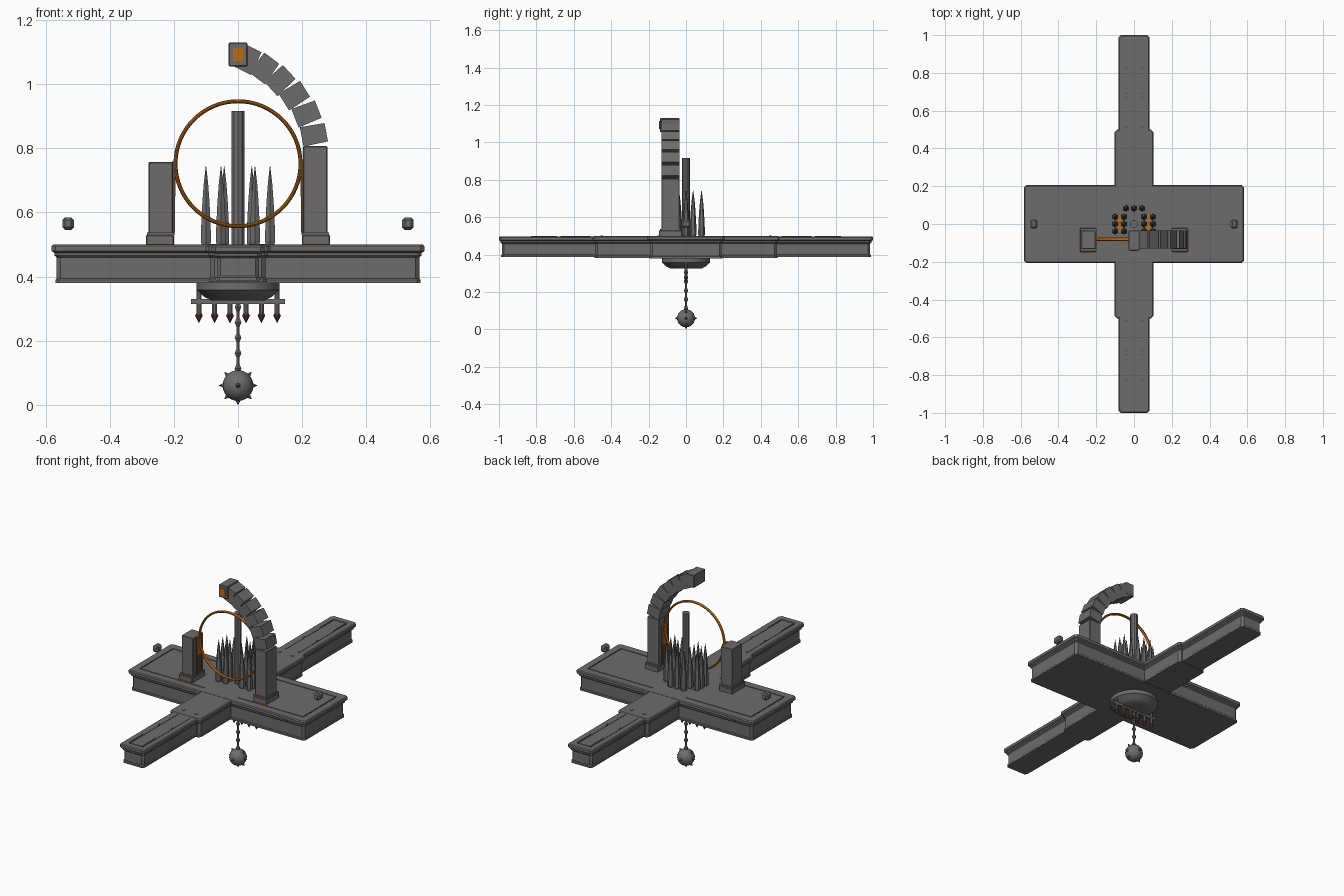
import bpy, bmesh, math
from itertools import product
from mathutils import Vector, Matrix

cube = bpy.data.objects.get("Cube")
if cube:
    bpy.data.objects.remove(cube, do_unlink=True)


def material(name, rgb):
    m = bpy.data.materials.new(name)
    m.use_nodes = True
    m.diffuse_color = (*rgb, 1)
    m.node_tree.nodes["Principled BSDF"].inputs["Base Color"].default_value = (*rgb, 1)
    return m


STONE = material("grey stone", (0.155, 0.148, 0.15))
BRONZE = material("orange bronze", (0.5, 0.15, 0.01))
RUST = material("dark rust", (0.11, 0.05, 0.03))


def finish(name, bm, mat, smooth=False):
    bmesh.ops.recalc_face_normals(bm, faces=bm.faces)
    mesh = bpy.data.meshes.new(name)
    bm.to_mesh(mesh)
    bm.free()
    mesh.materials.append(mat)
    ob = bpy.data.objects.new(name, mesh)
    bpy.context.scene.collection.objects.link(ob)
    if smooth:
        bpy.ops.object.select_all(action="DESELECT")
        ob.select_set(True)
        bpy.context.view_layer.objects.active = ob
        bpy.ops.object.shade_smooth_by_angle()
    return ob


def loft(bm, rings):
    """Skin a stack of equal-length point loops and cap both ends."""
    loops = [[bm.verts.new(p) for p in ring] for ring in rings]
    n = len(loops[0])
    for a, b in zip(loops, loops[1:]):
        for i in range(n):
            j = (i + 1) % n
            bm.faces.new((a[i], a[j], b[j], b[i]))
    bm.faces.new(loops[0][::-1])
    bm.faces.new(loops[-1])


def lathe(bm, profile, sides, at=(0, 0, 0), direction=(0, 0, 1)):
    """Turn (radius, height) points round an axis."""
    turn = Vector((0, 0, 1)).rotation_difference(Vector(direction)).to_matrix()
    rings = []
    for r, z in profile:
        ring = []
        for i in range(sides):
            a = math.tau * (i + 0.5) / sides
            p = Vector((r * math.cos(a), r * math.sin(a), z))
            ring.append(turn @ p + Vector(at))
        rings.append(ring)
    loft(bm, rings)


def chamfered_rect(hx, hy, c, z):
    return [(hx, hy - c, z), (hx - c, hy, z), (c - hx, hy, z), (-hx, hy - c, z),
            (-hx, c - hy, z), (c - hx, -hy, z), (hx - c, -hy, z), (hx, c - hy, z)]


def box(name, lo, hi, mat, bevel=0.0):
    lo, hi = Vector(lo), Vector(hi)
    bm = bmesh.new()
    place = Matrix.Translation((lo + hi) / 2) @ Matrix.Diagonal((*(hi - lo), 1))
    bmesh.ops.create_cube(bm, size=1, matrix=place)
    if bevel:
        bmesh.ops.bevel(bm, geom=bm.edges[:], offset=bevel, segments=1, affect="EDGES")
    return finish(name, bm, mat)


# Cross-shaped platform: three slabs, each with a stepped cornice
def slab(name, hx, hy, bottom, top):
    steps = [(0.012, bottom), (0.012, bottom + 0.01), (0.016, bottom + 0.014),
             (0.016, top - 0.04), (0.009, top - 0.034), (0.009, top - 0.026),
             (0.0, top - 0.02), (0.0, top - 0.005), (0.005, top)]
    bm = bmesh.new()
    loft(bm, [chamfered_rect(hx - d, hy - d, 0.012, z) for d, z in steps])
    return finish(name, bm, STONE)


wide = slab("wide_platform", 0.582, 0.206, 0.380, 0.500)
slab("middle_platform", 0.102, 0.5, 0.383, 0.499)
walkway = slab("long_walkway", 0.082, 1.0, 0.387, 0.498)


def engrave(target, areas, floor):
    """Cut shallow channels into the top of a slab."""
    for xa, xb, ya, yb in areas:
        cutter = box("channel_cutter", (xa, ya, floor), (xb, yb, 0.52), STONE)
        cutter.hide_render = True
        mod = target.modifiers.new("channel", "BOOLEAN")
        mod.operation, mod.solver, mod.object = "DIFFERENCE", "EXACT", cutter
        bpy.context.view_layer.objects.active = target
        bpy.ops.object.modifier_apply(modifier=mod.name)
        bpy.data.objects.remove(cutter, do_unlink=True)


# Engraved deck lines, raised bars and studs
wide_lines, walk_lines = [], []
for s in (-1, 1):
    x0, x1 = sorted((s * 0.11, s * 0.538))
    wide_lines += [(x0, x1, y - 0.003, y + 0.003) for y in (-0.155, 0.155)]
    wide_lines.append((s * 0.535 - 0.003, s * 0.535 + 0.003, -0.158, 0.158))
    walk_lines.append((-0.046, 0.046, s * 0.958 - 0.003, s * 0.958 + 0.003))
    for x in (-0.042, 0.042):
        y0, y1 = sorted((s * 0.505, s * 0.961))
        walk_lines.append((x - 0.004, x + 0.004, y0, y1))
        for a, b in ((0.51, 0.67), (0.69, 0.83)):
            y0, y1 = sorted((s * a, s * b))
            box("walkway_bar", (x - 0.006, y0, 0.49), (x + 0.006, y1, 0.5), STONE)
        box("deck_stud", (x - 0.007, s * 0.45 - 0.007, 0.495), (x + 0.007, s * 0.45 + 0.007, 0.502), STONE)
    # Floating blocks
    box("floating_block", (s * 0.53 - 0.018, -0.025, 0.545), (s * 0.53 + 0.018, 0.025, 0.585), STONE, 0.009)
engrave(wide, wide_lines, 0.493)
engrave(walkway, walk_lines, 0.491)

# Pillars with plinths and inlays
for side, s, top in (("left", 1, 0.807), ("right", -1, 0.758)):
    def piece(name, a, b, y0, y1, z0, z1, mat, bevel=0.0):
        xa, xb = sorted((s * a, s * b))
        box(side + name, (xa, y0, z0), (xb, y1, z1), mat, bevel)
    piece("_pillar", 0.203, 0.279, -0.132, -0.035, 0.5, top, STONE, 0.003)
    piece("_plinth", 0.2, 0.287, -0.145, -0.022, 0.497, 0.53, STONE, 0.003)
    piece("_plinth_lip", 0.198, 0.284, -0.14, -0.027, 0.53, 0.537, STONE)
    piece("_pillar_groove", 0.196, 0.205, -0.105, -0.06, 0.537, 0.757, RUST)
    piece("_pillar_inlay", 0.195, 0.205, -0.104, -0.061, 0.65, 0.76, BRONZE)
    piece("_floor_inlay", 0.205, 0.285, -0.152, -0.144, 0.497, 0.5015, BRONZE)

# Broken arch of separate stones, ending in a keystone
centres = [(0.237, 0.843), (0.214, 0.908), (0.176, 0.965), (0.131, 1.012), (0.082, 1.05), (0.03, 1.078)]
for i, (x, z) in enumerate(centres):
    bm = bmesh.new()
    rings = []
    for r, half in ((-0.039, 0.031), (0.039, 0.029)):
        rings.append([(r, -0.048, -half), (r, 0.048, -half), (r, 0.048, half), (r, -0.048, half)])
    loft(bm, rings)
    turn = Matrix.Rotation(-math.radians(11 + 10.5 * i), 4, "Y")
    bm.transform(Matrix.Translation((x, -0.083, z)) @ turn)
    finish("arch_stone", bm, STONE)
box("keystone", (-0.029, -0.14, 1.056), (0.029, -0.034, 1.13), STONE, 0.003)
box("keystone_panel", (-0.016, -0.144, 1.072), (0.016, -0.138, 1.114), BRONZE)

# Large hoop between the pillars, slightly wider than it is thick
bpy.ops.mesh.primitive_torus_add(major_radius=0.195, minor_radius=0.0062, major_segments=64,
                                 minor_segments=12, location=(0, -0.081, 0.752),
                                 rotation=(math.pi / 2, 0, 0))
hoop = bpy.context.object
hoop.name = "hoop"
hoop.scale.z = 1.4
hoop.data.materials.append(BRONZE)
bpy.ops.object.shade_smooth_by_angle()

# Central post
bm = bmesh.new()
lathe(bm, [(0.021, 0.49), (0.021, 0.917)], 10)
finish("central_post", bm, STONE)

# Cluster of upright spikes with small bronze footings
spots = list(product((-0.1, -0.053, 0.053, 0.1), (-0.038, 0.0, 0.038)))
spots += [(x, 0.083) for x in (-0.043, 0.0, 0.043)]
bm = bmesh.new()
for x, y in spots:
    lathe(bm, [(0.015, 0.495), (0.018, 0.51), (0.017, 0.56), (0.013, 0.63), (0.008, 0.69), (0.0006, 0.745)],
          6, (x, y, 0))
finish("upright_spikes", bm, STONE)
for x, y in product((-0.076, 0.076), (-0.019, 0.03)):
    box("spike_footing", (x - 0.012, y - 0.02, 0.495), (x + 0.012, y + 0.02, 0.502), BRONZE)

# Shallow boss under the platform
bm = bmesh.new()
lathe(bm, [(0.08, 0.325), (0.105, 0.336), (0.121, 0.352), (0.13, 0.358), (0.13, 0.385)], 32)
finish("under_boss", bm, STONE, True)

# Hanging bar with pointed pendants
box("pendant_bar", (-0.146, -0.007, 0.315), (0.146, 0.007, 0.33), STONE)
shafts, points = bmesh.new(), bmesh.new()
for x in (-0.122, -0.073, -0.025, 0.025, 0.073, 0.122):
    lathe(shafts, [(0.008, 0.28), (0.008, 0.37)], 8, (x, 0, 0))
    lathe(points, [(0.0006, 0.255), (0.013, 0.278), (0.008, 0.287)], 8, (x, 0, 0))
finish("pendant_shafts", shafts, STONE)
finish("pendant_points", points, RUST)

# Chain of faceted links
bm = bmesh.new()
for i in range(5):
    z = 0.305 - 0.048 * i
    lathe(bm, [(0.005, z - 0.026), (0.005, z - 0.015), (0.012, z), (0.005, z + 0.015), (0.005, z + 0.026)], 6)
finish("chain", bm, STONE)

# Spiked ball
bm = bmesh.new()
bmesh.ops.create_uvsphere(bm, u_segments=20, v_segments=12, radius=0.048,
                          matrix=Matrix.Translation((0, 0, 0.06)))
finish("ball", bm, STONE, True)
bm = bmesh.new()
for x, y, z in product((-1, 0, 1), repeat=3):
    if (x or y or z) and (y == 0 or x == z == 0):
        lathe(bm, [(0.010, 0.043), (0.0006, 0.06)], 6, (0, 0, 0.06), (x, y, z))
finish("ball_spikes", bm, STONE)
